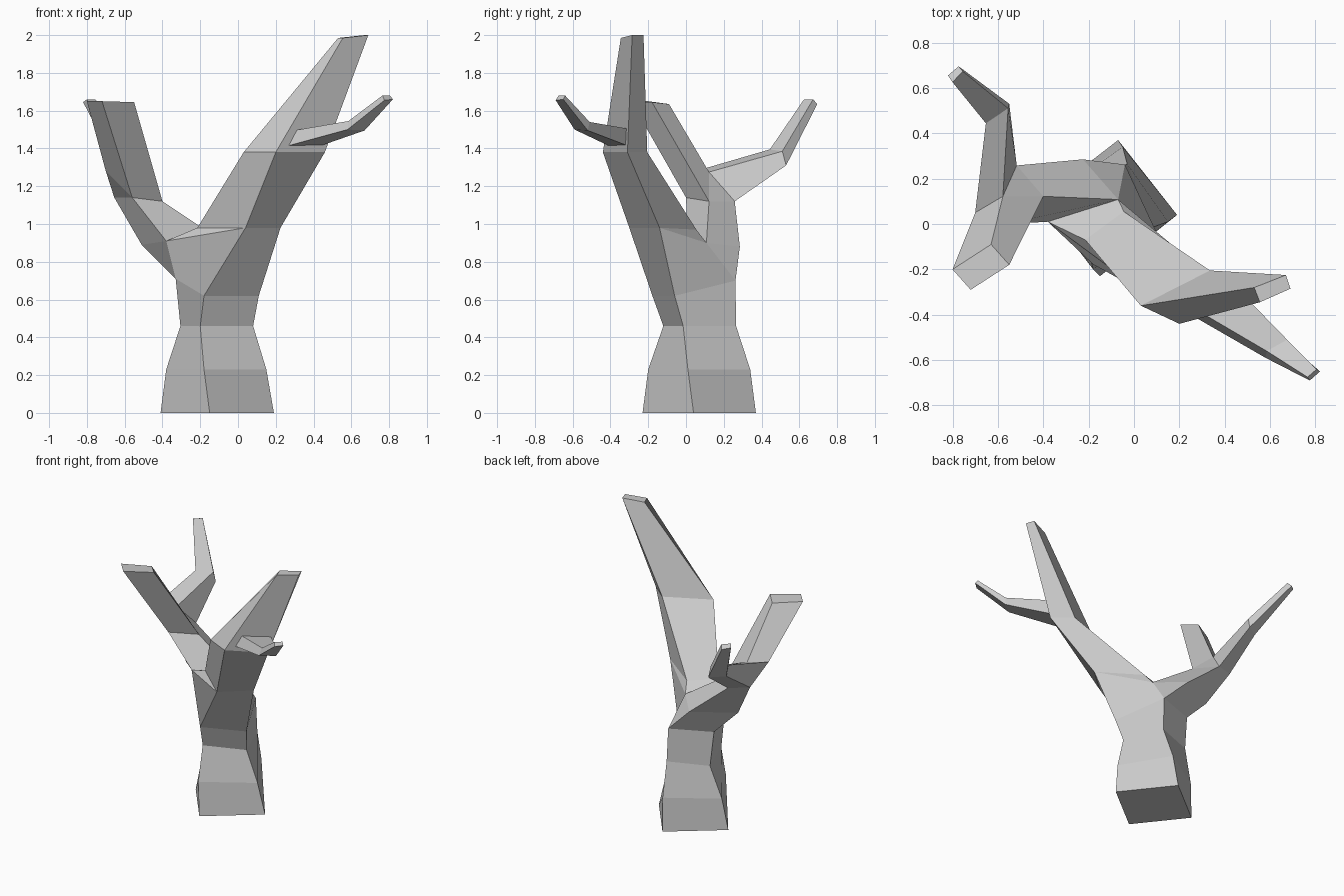
import bpy, bmesh

bm = bmesh.new()


def face(*pts):
    bm.faces.new([bm.verts.new(p) for p in pts])


def loft(*rings, start=False, end=False):
    """Skin four-sided rings; optionally cap the ends."""
    for r0, r1 in zip(rings, rings[1:]):
        for i in range(4):
            j = (i + 1) % 4
            face(r0[i], r0[j], r1[j], r1[i])
    if start:
        face(*rings[0])
    if end:
        face(*rings[-1])


def flat(z, *xy):
    return [(x, y, z) for x, y in xy]


# Trunk: corners run front, right, back, left
neck = [(-.18, -.178, .62), (.11, -.06, .62), (-.04, .262, .70), (-.33, .15, .71)]
loft(flat(0, (-.15, -.23), (.19, .04), (-.07, .37), (-.41, .10)),
     flat(.23, (-.18, -.20), (.15, .01), (-.05, .34), (-.38, .13)),
     flat(.46, (-.20, -.12), (.08, -.015), (-.03, .265), (-.305, .16)),
     neck, start=True)

# Main right limb above the fork
fork = [(.04, -.30, .98), (.225, -.14, .98), (-.045, .055, .97), (-.215, -.07, .98)]
loft(fork,
     flat(1.38, (.20, -.44), (.46, -.31), (.335, -.205), (.03, -.36)),
     [(.555, -.345, 1.985), (.69, -.285, 2), (.67, -.225, 2), (.53, -.28, 1.985)],
     end=True)

# Left bough: corners run lower left, lower back, upper back, upper front
bough = [(-.51, .13, .89), (-.225, .285, .88), (-.07, .108, .90), (-.38, .01, .91)]
split = [(-.655, .20, 1.14), (-.517, .258, 1.12), (-.40, .122, 1.12), (-.56, 0, 1.14)]
loft(bough, split)

# Fork skin joining trunk, right limb and bough
A, B, C, D = neck
fa, fb, fc, fd = fork
low_l, low_b, up_b, up_f = bough
face(A, B, fb, fa)
face(B, C, up_b, fb)
face(fb, up_b, fc)
face(A, fa, up_f, D)
face(fa, fd, up_f)
face(up_f, fd, fc, up_b)
face(D, C, low_b, low_l)
face(D, low_l, up_f)
face(C, up_b, low_b)

# Second fork on the bough
q1, q4, q3, q2 = split
r1, r2 = (-.578, .122, 1.275), (-.70, .05, 1.28)
face(q3, q4, r1)
face(q1, q2, r2)

# Front-left limb
loft([q2, q3, r1, r2],
     [(-.72, -.29, 1.65), (-.55, -.18, 1.645), (-.63, -.09, 1.635), (-.80, -.20, 1.65)],
     end=True)

# Back-left limb
loft([q1, q4, r1, r2],
     [(-.65, .465, 1.32), (-.55, .53, 1.31), (-.555, .51, 1.385), (-.653, .444, 1.395)],
     [(-.82, .655, 1.645), (-.773, .695, 1.635), (-.755, .673, 1.66), (-.80, .625, 1.66)],
     end=True)

# Small twig on the right limb, rooted slightly inside it
loft([(.25, -.40, 1.41), (.44, -.31, 1.415), (.48, -.31, 1.505), (.295, -.39, 1.495)],
     [(.58, -.59, 1.50), (.67, -.52, 1.495), (.675, -.51, 1.54), (.585, -.56, 1.545)],
     [(.775, -.69, 1.655), (.82, -.65, 1.66), (.805, -.64, 1.68), (.765, -.675, 1.68)],
     start=True, end=True)

bmesh.ops.remove_doubles(bm, verts=bm.verts, dist=.0005)
bmesh.ops.recalc_face_normals(bm, faces=bm.faces)
mesh = bpy.data.meshes.new("bare_tree")
bm.to_mesh(mesh)
bm.free()
bpy.context.collection.objects.link(bpy.data.objects.new("bare_tree", mesh))
